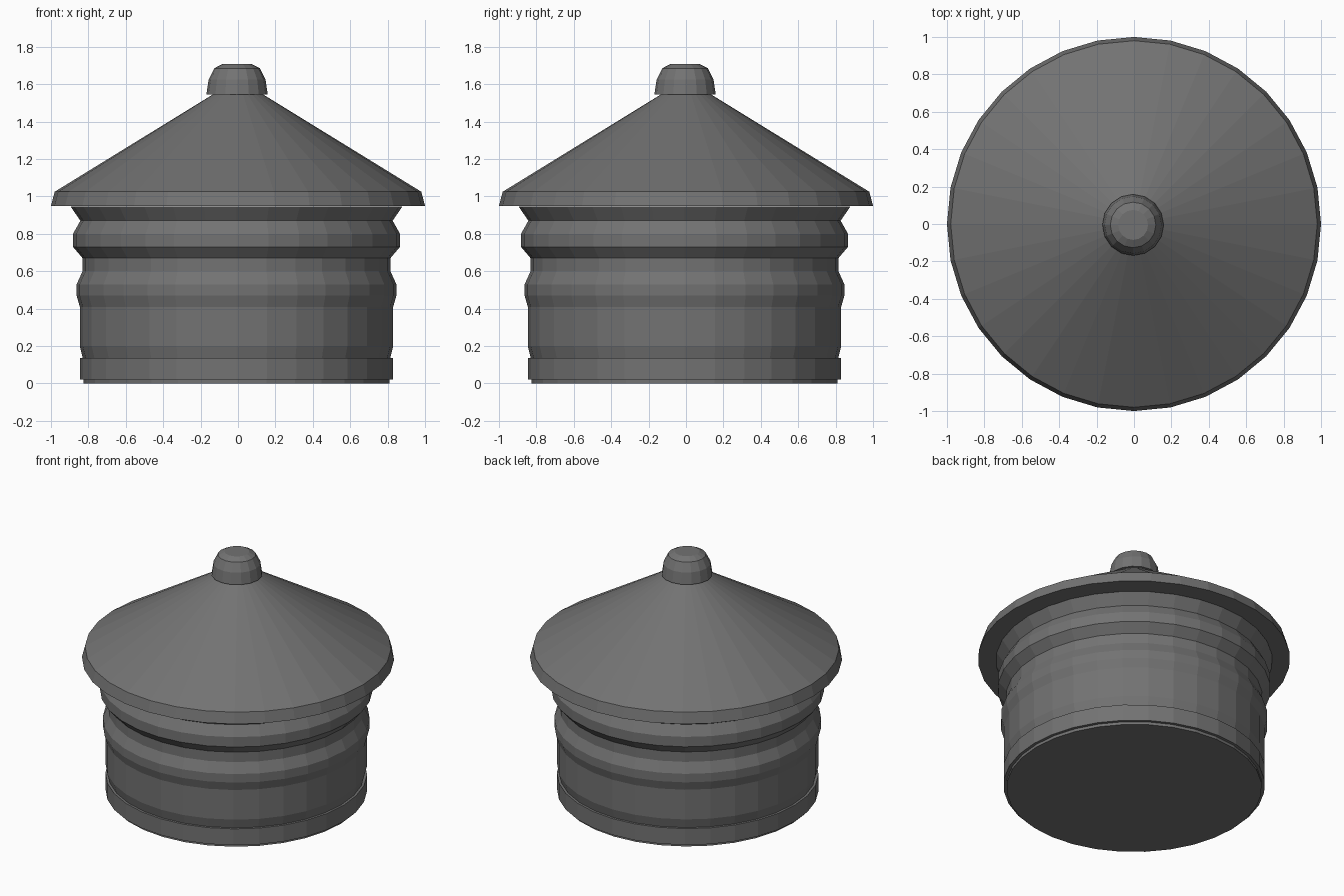
import bpy
import bmesh
from math import cos, sin, tau

cube = bpy.data.objects.get("Cube")
if cube:
    bpy.data.objects.remove(cube)

# Single weathered grey
grey = bpy.data.materials.new("dark grey")
colour = (0.17, 0.17, 0.17, 1)
grey.use_nodes = True
grey.diffuse_color = colour
grey.node_tree.nodes["Principled BSDF"].inputs["Base Color"].default_value = colour


def lathe(name, profile, sides, centre=0.0, split_panels=False):
    """Revolve (radius, height) points into a capped, flat-faced solid."""
    bm = bmesh.new()
    rings = []
    for radius, z in profile:
        rings.append([bm.verts.new((centre + radius * cos(tau * i / sides),
                                    centre + radius * sin(tau * i / sides), z))
                      for i in range(sides)])
    for low, high in zip(rings, rings[1:]):
        for i in range(sides):
            j = (i + 1) % sides
            bm.faces.new((low[i], low[j], high[j], high[i]))
    bm.faces.new(rings[0][::-1])
    bm.faces.new(rings[-1])
    if split_panels:
        seams = [bm.edges.get((a, b)) for a, b in zip(rings[-2], rings[-1])]
        bmesh.ops.split_edges(bm, edges=seams)
    mesh = bpy.data.meshes.new(name)
    bm.to_mesh(mesh)
    bm.free()
    mesh.materials.append(grey)
    obj = bpy.data.objects.new(name, mesh)
    bpy.context.collection.objects.link(obj)
    return obj


# Drum with base band, waist swell, upper band and flared neck
lathe("drum_body", [
    (0.818, 0), (0.818, 0.02), (0.838, 0.02), (0.838, 0.135), (0.822, 0.135),
    (0.838, 0.2), (0.838, 0.41), (0.855, 0.47), (0.855, 0.53), (0.823, 0.6),
    (0.823, 0.67), (0.874, 0.73), (0.874, 0.8), (0.835, 0.87), (0.886, 0.945),
], 32, centre=-0.008)

# Conical roof of separate panels over a solid rim
lathe("roof", [(1, 0.95), (0.98, 1.025), (0.11, 1.56)], 32, split_panels=True)

# Rounded cap at the peak
lathe("peak_cap", [
    (0.164, 1.545), (0.152, 1.625), (0.122, 1.685), (0.08, 1.707),
], 16, centre=-0.005)
